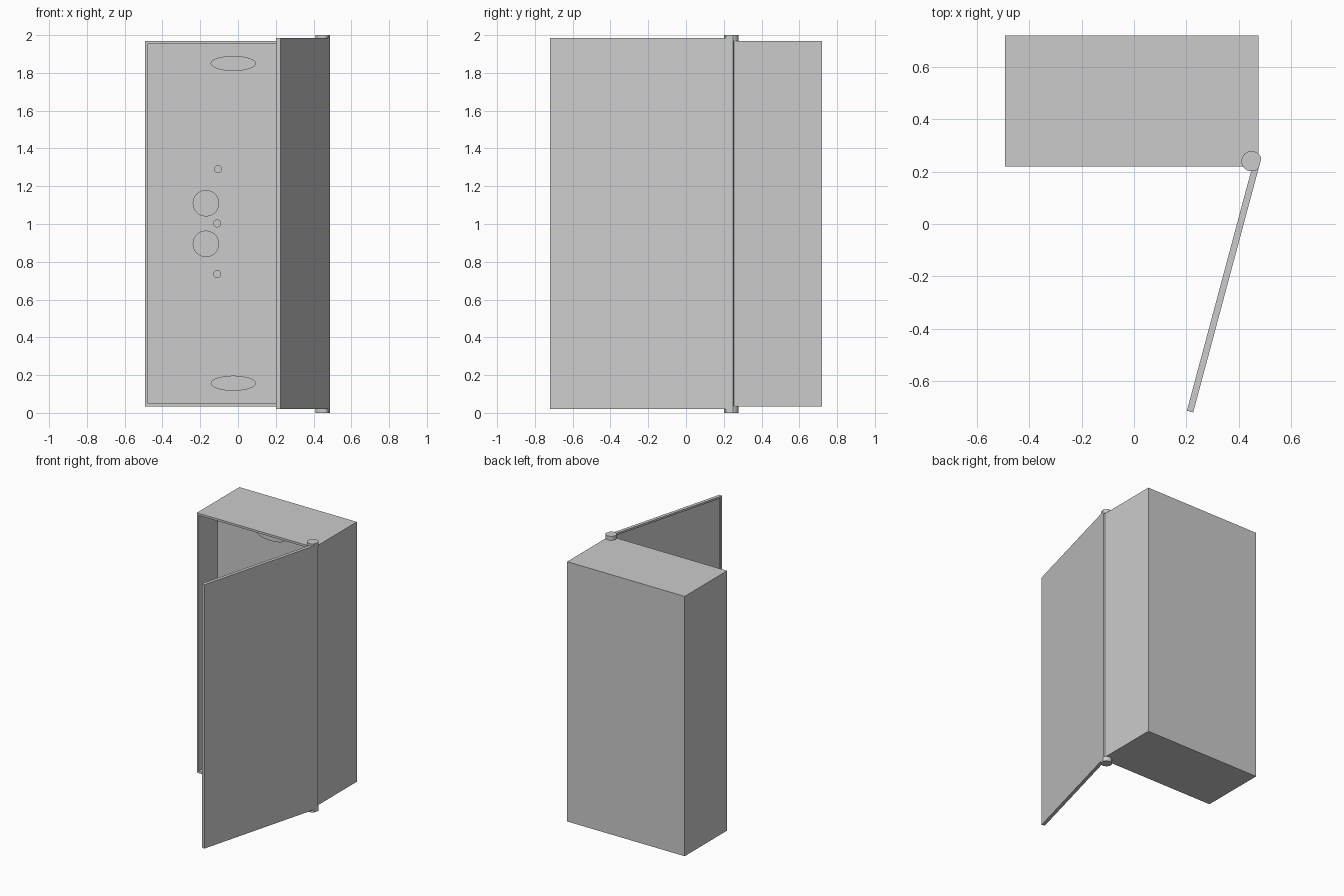
import bpy, bmesh, math
from mathutils import Vector, Matrix

if "Cube" in bpy.data.objects:
    bpy.data.objects.remove(bpy.data.objects["Cube"])


def finish(bm, name):
    bmesh.ops.recalc_face_normals(bm, faces=bm.faces)
    mesh = bpy.data.meshes.new(name)
    bm.to_mesh(mesh)
    bm.free()
    obj = bpy.data.objects.new(name, mesh)
    bpy.context.collection.objects.link(obj)
    return obj


def tray(name, lo, hi, front, rim, depth, matrix=Matrix()):
    """Box whose face pointing along 'front' is inset and sunk in."""
    lo, hi, front = Vector(lo), Vector(hi), Vector(front)
    bm = bmesh.new()
    bmesh.ops.create_cube(bm, size=1)
    bmesh.ops.scale(bm, vec=hi - lo, verts=bm.verts)
    bmesh.ops.translate(bm, vec=(lo + hi) / 2, verts=bm.verts)
    bm.normal_update()
    face = max(bm.faces, key=lambda f: f.normal.dot(front))
    bmesh.ops.inset_region(bm, faces=[face], thickness=rim)
    face = bmesh.ops.extrude_discrete_faces(bm, faces=[face])["faces"][0]
    bmesh.ops.translate(bm, vec=-front * depth, verts=face.verts)
    bmesh.ops.transform(bm, matrix=matrix, verts=bm.verts)
    return finish(bm, name)


def prism(name, points, vec):
    """Extrude a closed outline."""
    bm = bmesh.new()
    base = bm.faces.new([bm.verts.new(p) for p in points])
    top = bmesh.ops.extrude_face_region(bm, geom=[base], use_keep_orig=True)["geom"]
    bmesh.ops.translate(bm, vec=vec, verts=[v for v in top if isinstance(v, bmesh.types.BMVert)])
    obj = finish(bm, name)
    bpy.context.view_layer.objects.active = obj
    obj.select_set(True)
    bpy.ops.object.shade_smooth_by_angle(angle=math.radians(29))
    obj.select_set(False)
    return obj


# Cabinet body, open at the front
PANEL_Y = 0.44
tray("cabinet_body", (-0.493, 0.22, 0.035), (0.475, 0.72, 1.97), (0, -1, 0), 0.022, PANEL_Y - 0.22)

# Open door, turned about its outer hinge-side corner; the recess is inside
swing = Matrix.Translation((0.486, 0.25, 0)) @ Matrix.Rotation(math.radians(-15), 4, "Z")
tray("door", (-0.025, -1.004, 0.02), (0, 0, 1.985), (-1, 0, 0), 0.02, 0.012, swing)

# Hinge caps: round, cut flat in line with the door's outer face
arc = [math.radians(15 + 300 * i / 30) for i in range(31)]
for name, z0, z1 in (("hinge_bottom", 0, 0.036), ("hinge_top", 1.969, 2.0)):
    outline = [(0.449 + 0.0385 * math.cos(a), 0.24 + 0.0385 * math.sin(a), z0) for a in arc]
    prism(name, outline, (0, 0, z1 - z0))

# Oval vents, dials and buttons on the inner panel: x, z, half width, half height
fittings = {
    "vent_top": (-0.025, 1.85, 0.12, 0.04),
    "vent_bottom": (-0.025, 0.157, 0.12, 0.04),
    "dial_upper": (-0.17, 1.11, 0.07, 0.07),
    "dial_lower": (-0.17, 0.895, 0.07, 0.07),
    "button_upper": (-0.106, 1.29, 0.021, 0.021),
    "button_middle": (-0.11, 1.003, 0.021, 0.021),
    "button_lower": (-0.11, 0.735, 0.021, 0.021),
}
for name, (x, z, rx, rz) in fittings.items():
    ring = [2 * math.pi * i / 32 for i in range(32)]
    outline = [(x + rx * math.cos(a), PANEL_Y + 0.005, z + rz * math.sin(a)) for a in ring]
    prism(name, outline, (0, -0.025, 0))
